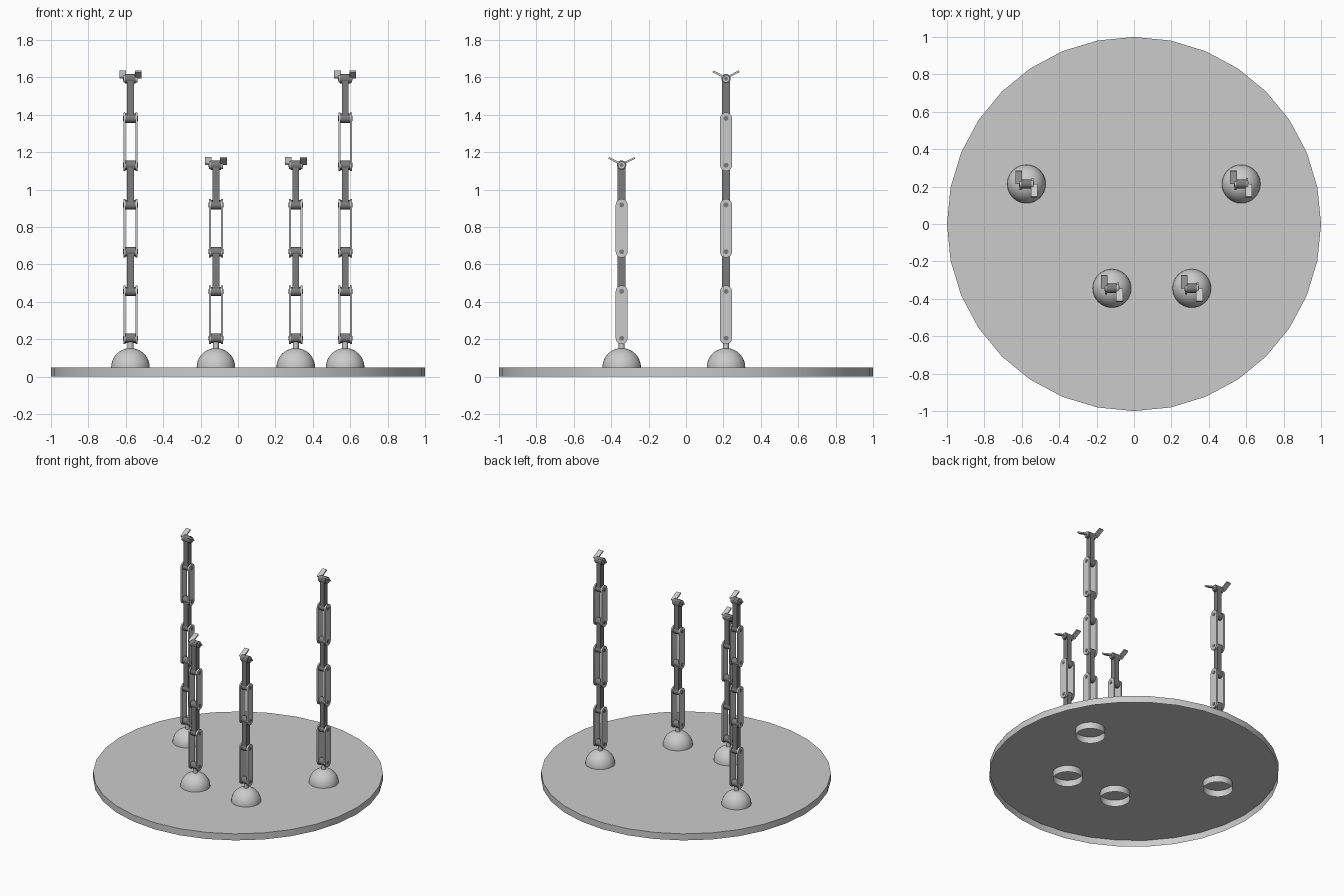
import bpy, bmesh, math
from mathutils import Matrix, Vector

if "Cube" in bpy.data.objects:
    bpy.data.objects.remove(bpy.data.objects["Cube"])


def material(name, v):
    m = bpy.data.materials.new(name)
    m.diffuse_color = (v, v, v, 1)
    m.use_nodes = True
    m.node_tree.nodes["Principled BSDF"].inputs["Base Color"].default_value = m.diffuse_color
    return m


LIGHT = material("light_grey", 0.6)
DARK = material("dark_grey", 0.2)


def finish(name, bm, mat, loc=(0, 0, 0), angle=32):
    """Turn a bmesh into a named object, smooth except at sharp edges."""
    me = bpy.data.meshes.new(name)
    bm.to_mesh(me)
    bm.free()
    me.materials.append(mat)
    me.shade_smooth()
    me.set_sharp_from_angle(angle=math.radians(angle))
    ob = bpy.data.objects.new(name, me)
    ob.location = loc
    bpy.context.collection.objects.link(ob)
    return ob


def add_box(bm, c, size, tilt=0.0):
    m = Matrix.Translation(c) @ Matrix.Rotation(tilt, 4, 'X') @ Matrix.Diagonal((*size, 1))
    bmesh.ops.create_cube(bm, size=1, matrix=m)


def add_cyl(bm, c, r, length, axis='X', seg=20, r2=None):
    rot = Matrix.Rotation(math.pi / 2, 4, 'Y') if axis == 'X' else Matrix()
    bmesh.ops.create_cone(bm, cap_ends=True, segments=seg, radius1=r,
                          radius2=r if r2 is None else r2, depth=length,
                          matrix=Matrix.Translation(c) @ rot)


def add_capsule(bm, x0, x1, z0, z1, r, n=10):
    """Round-ended plate in the yz plane, extruded along x."""
    pts = [(r * math.cos(math.pi * i / n), z1 + r * math.sin(math.pi * i / n)) for i in range(n + 1)]
    pts += [(-y, z0 - (z - z1)) for y, z in pts]
    face = bm.faces.new([bm.verts.new((x0, y, z)) for y, z in pts])
    ext = bmesh.ops.extrude_face_region(bm, geom=[face], use_keep_orig=True)
    verts = [v for v in ext["geom"] if isinstance(v, bmesh.types.BMVert)]
    bmesh.ops.translate(bm, verts=verts, vec=Vector((x1 - x0, 0, 0)))
    bmesh.ops.recalc_face_normals(bm, faces=bm.faces)


# Base disc: a shallow cap, open underneath
bm = bmesh.new()
add_cyl(bm, (0, 0, 0.025), 1.0, 0.05, 'Z', 32)
bm.faces.ensure_lookup_table()
bmesh.ops.delete(bm, geom=[f for f in bm.faces if f.normal.z < -0.9], context='FACES')
finish("base_disc", bm, LIGHT)

LONG, SHORT = 0.25, 0.2125   # pin spacing of wide and narrow links
FIRST = 0.206                # height of the lowest pin


def dome(name, x, y):
    """Hemisphere with a skirt reaching down through the base, plus stem."""
    bm = bmesh.new()
    r, n, rings = 0.103, 32, 10
    prof = [(r, 0)] + [(r * math.cos(a), 0.05 + r * math.sin(a))
                       for a in (math.pi / 2 * i / rings for i in range(rings))]
    prof.append((0, 0.05 + r))
    vs = [bm.verts.new((p, 0, z)) for p, z in prof]
    es = [bm.edges.new(e) for e in zip(vs, vs[1:])]
    bmesh.ops.spin(bm, geom=vs + es, cent=(0, 0, 0), axis=(0, 0, 1),
                   angle=math.tau, steps=n, use_merge=True)
    bmesh.ops.remove_doubles(bm, verts=bm.verts, dist=1e-5)
    bmesh.ops.recalc_face_normals(bm, faces=bm.faces)
    if sum(f.normal.dot(f.calc_center_median() - Vector((0, 0, 0.03))) for f in bm.faces) < 0:
        bmesh.ops.reverse_faces(bm, faces=bm.faces)
    finish(name + "_dome", bm, LIGHT, (x, y, 0))
    bm = bmesh.new()
    add_cyl(bm, (0, 0, 0.167), 0.016, 0.05, 'Z', 16)
    finish(name + "_stem", bm, LIGHT, (x, y, 0))


def arm(name, x, y, pairs):
    dome(name, x, y)
    plates, bars, pins = bmesh.new(), bmesh.new(), bmesh.new()
    add_cyl(bars, (0, 0, FIRST), 0.025, 0.056)
    z = FIRST
    for _ in range(pairs):
        z1, z2 = z + LONG, z + LONG + SHORT
        # wide link: two round-ended side plates
        for s in (-1, 1):
            add_capsule(plates, s * 0.026, s * 0.037, z, z1, 0.032)
        # narrow link: central bar with a hub at each end
        add_box(bars, (0, 0, (z1 + z2) / 2), (0.036, 0.042, SHORT))
        for h in (z1, z2):
            add_cyl(bars, (0, 0, h), 0.025, 0.056)
        for h in (z, z1):
            add_cyl(pins, (0, 0, h), 0.013, 0.079, seg=16)
        z = z2
    finish(name + "_wide_links", plates, LIGHT, (x, y, 0))
    finish(name + "_narrow_links", bars, DARK, (x, y, 0))
    finish(name + "_pins", pins, DARK, (x, y, 0))
    # gripper: two offset flaps opening in opposite directions
    flaps, pin = bmesh.new(), bmesh.new()
    tilt = math.radians(27)
    for s in (-1, 1):
        add_box(flaps, (s * 0.041, -s * 0.036, z + 0.022), (0.036, 0.076, 0.01), -s * tilt)
        add_cyl(flaps, (s * 0.031, 0, z), 0.02, 0.012)
    add_cyl(pin, (0, 0, z), 0.01, 0.078, seg=16)
    finish(name + "_gripper_flaps", flaps, LIGHT, (x, y, 0))
    finish(name + "_gripper_pin", pin, DARK, (x, y, 0))


# Two tall arms at the back, two short arms at the front
arm("back_left_arm", -0.575, 0.214, 3)
arm("back_right_arm", 0.573, 0.214, 3)
arm("front_left_arm", -0.118, -0.344, 2)
arm("front_right_arm", 0.309, -0.344, 2)
